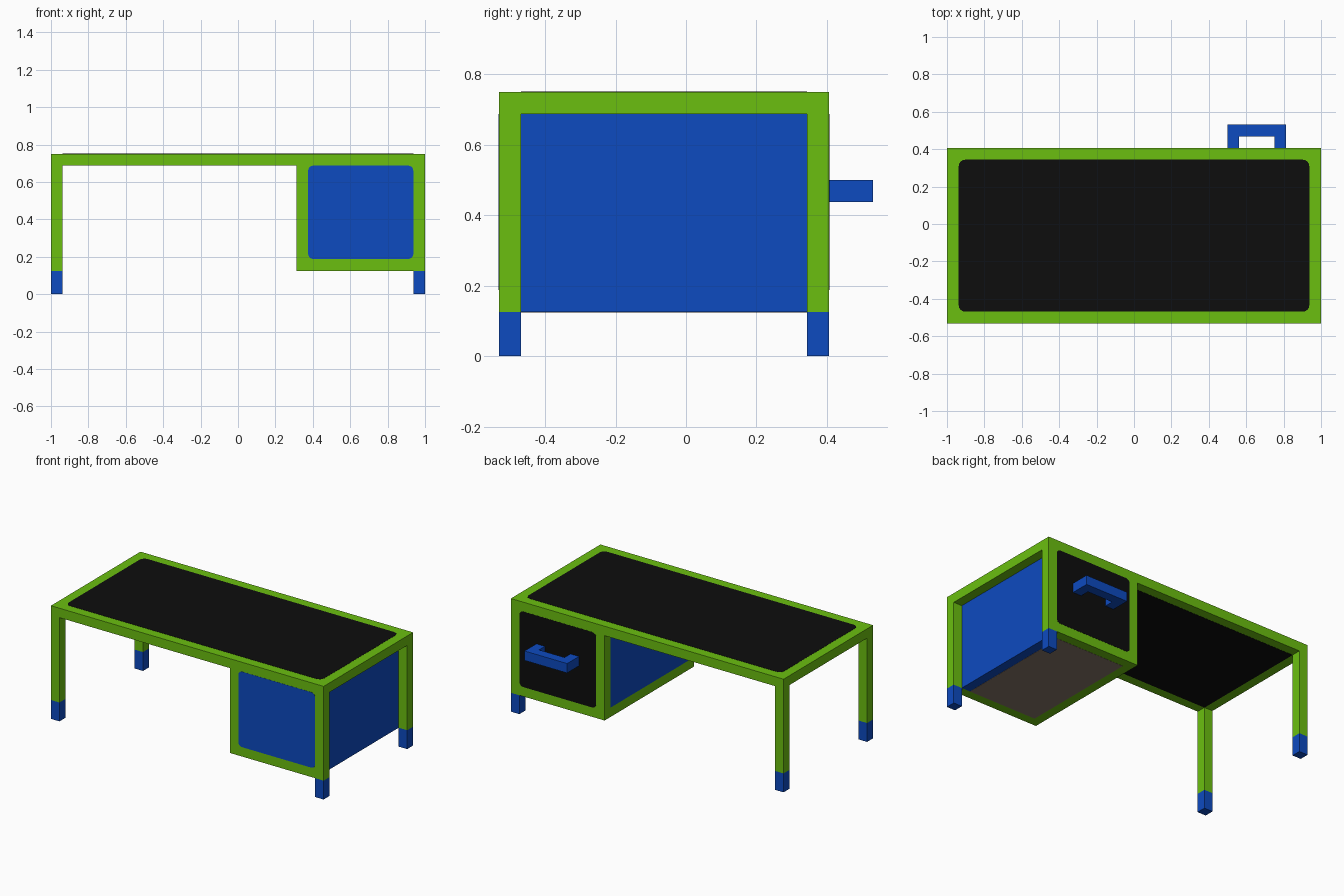
import bpy, bmesh, math
from mathutils import Vector

if "Cube" in bpy.data.objects:
    bpy.data.objects.remove(bpy.data.objects["Cube"], do_unlink=True)

# Main sizes: U is the square bar thickness
U = 0.0625
X0, X1 = -1.0, 1.0
Y0, Y1 = -8.5 * U, 6.5 * U
FOOT, UNDER, TOP = 2 * U, 11 * U, 12 * U
CAB = 5 * U
SKIN = 0.002


def material(name, color):
    m = bpy.data.materials.new(name)
    m.use_nodes = True
    m.diffuse_color = (*color, 1)
    m.node_tree.nodes["Principled BSDF"].inputs["Base Color"].default_value = (*color, 1)
    return m


GREEN = material("lime green", (0.147, 0.521, 0.005))
BLUE = material("strong blue", (0.004, 0.069, 0.527))
BLACK = material("near black", (0.004, 0.004, 0.004))
BROWN = material("grey brown", (0.24, 0.18, 0.14))


def finish(bm, name, mat):
    bmesh.ops.recalc_face_normals(bm, faces=bm.faces[:])
    mesh = bpy.data.meshes.new(name)
    bm.to_mesh(mesh)
    bm.free()
    mesh.materials.append(mat)
    obj = bpy.data.objects.new(name, mesh)
    bpy.context.collection.objects.link(obj)
    return obj


def box(name, mat, lo, hi):
    bm = bmesh.new()
    bmesh.ops.create_cube(bm, size=1)
    lo, hi = Vector(lo), Vector(hi)
    for v in bm.verts:
        v.co = (lo + hi) / 2 + v.co * (hi - lo)
    return finish(bm, name, mat)


def plate(name, mat, axis, pos, a, b, radius=0.0):
    """Thin panel lying on the plane axis = pos, between corners a and b."""
    bm = bmesh.new()
    steps = 5 if radius else 1
    ring = []
    corners = [(b[0], b[1], 1, 1), (a[0], b[1], -1, 1), (a[0], a[1], -1, -1), (b[0], a[1], 1, -1)]
    for i, (u, v, su, sv) in enumerate(corners):
        for k in range(steps):
            t = math.pi / 2 * (i + k / max(steps - 1, 1))
            p = [u + radius * (math.cos(t) - su), v + radius * (math.sin(t) - sv)]
            if not radius:
                p = [u, v]
            p.insert(axis, pos - SKIN / 2)
            ring.append(bm.verts.new(p))
    face = bm.faces.new(ring)
    out = bmesh.ops.extrude_face_region(bm, geom=[face])
    shift = Vector((0, 0, 0))
    shift[axis] = SKIN
    bmesh.ops.translate(bm, vec=shift, verts=[g for g in out["geom"] if isinstance(g, bmesh.types.BMVert)])
    return finish(bm, name, mat)


# Tabletop with dark inlays above and below
R = 0.035
box("tabletop", GREEN, (X0, Y0, UNDER), (X1, Y1, TOP))
plate("tabletop_inlay", BLACK, 2, TOP, (X0 + U, Y0 + U), (X1 - U, Y1 - U), R)
plate("underside_inlay", BLACK, 2, UNDER, (X0 + U, Y0 + U), (CAB, Y1 - U))

# Legs with blue feet
for side, x in (("right", X0), ("left", X1 - U)):
    for end, y in (("front", Y0), ("back", Y1 - U)):
        box(f"{end}_{side}_leg", GREEN, (x, y, FOOT), (x + U, y + U, UNDER))
        box(f"{end}_{side}_foot", BLUE, (x, y, 0), (x + U, y + U, FOOT))

# Cabinet body with a recessed outer side panel
box("cabinet_front", GREEN, (CAB, Y0, FOOT), (X1 - U, Y0 + U, UNDER))
box("cabinet_back", GREEN, (CAB, Y1 - U, FOOT), (X1 - U, Y1, UNDER))
box("cabinet_core", GREEN, (CAB, Y0 + U, FOOT), (X1 - 2 * U, Y1 - U, UNDER))
box("cabinet_outer_side", BLUE, (X1 - 2 * U, Y0 + U, FOOT), (X1 - U, Y1 - U, UNDER))

# Cabinet panels
face_lo, face_hi = (CAB + U, FOOT + U), (X1 - U, UNDER)
plate("cabinet_front_panel", BLUE, 1, Y0, face_lo, face_hi, R * 0.8)
plate("drawer_front", BLACK, 1, Y1, face_lo, face_hi, R * 0.8)
plate("cabinet_inner_side", BLUE, 0, CAB, (Y0 + U, FOOT + U), (Y1 - U, UNDER))
plate("cabinet_floor", BROWN, 2, FOOT, (CAB + U, Y0 + U), (X1 - 2 * U, Y1 - U))

# Drawer handle
HX0, HX1, HZ = 8 * U, 13 * U, 7 * U
box("handle_bar", BLUE, (HX0, Y1 + U, HZ), (HX1, Y1 + 2 * U, HZ + U))
for side, x in (("right", HX0), ("left", HX1 - U)):
    box(f"handle_{side}_post", BLUE, (x, Y1, HZ), (x + U, Y1 + U, HZ + U))
